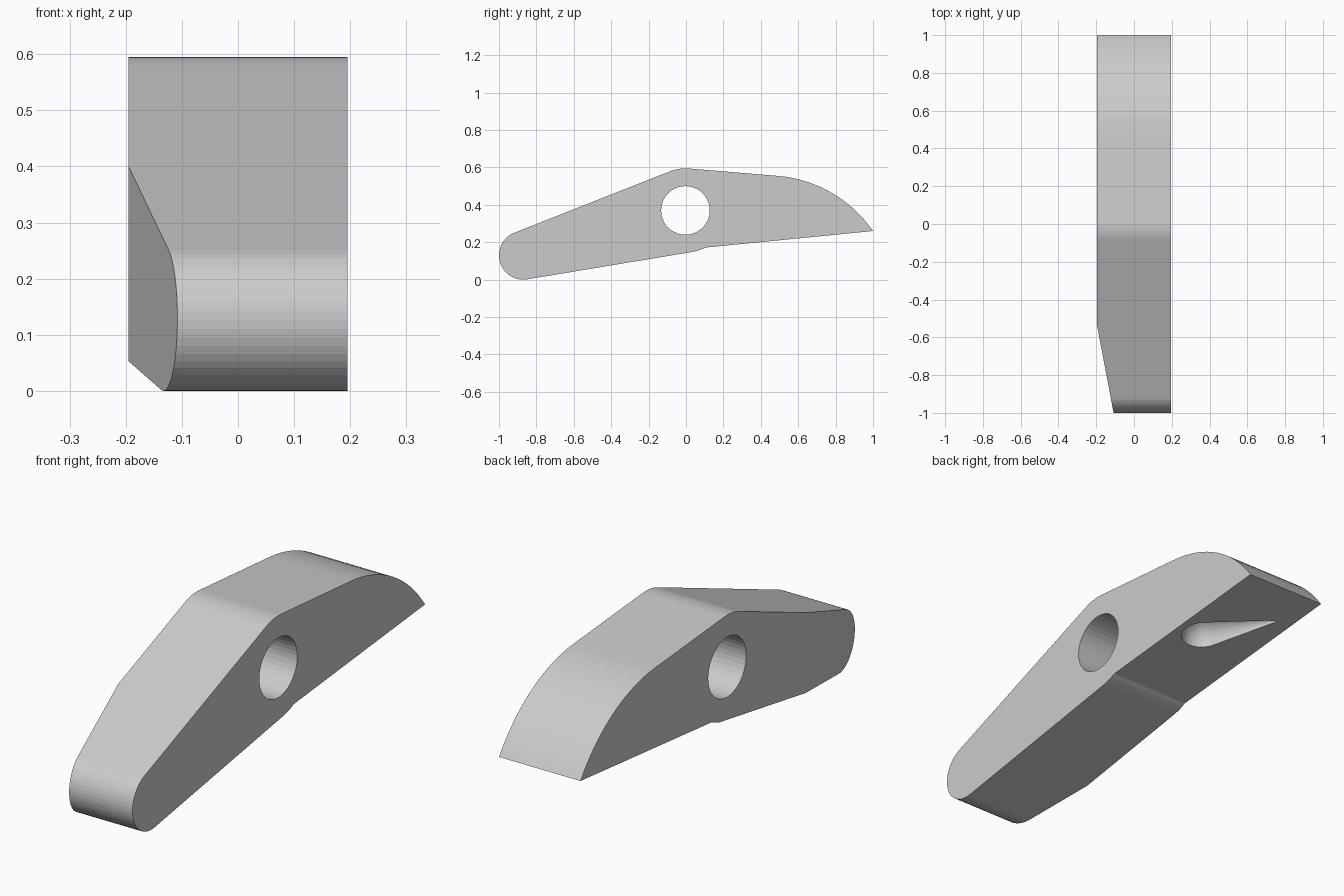
import bpy, bmesh, math
from mathutils import Vector, Matrix

if "Cube" in bpy.data.objects:
    bpy.data.objects.remove(bpy.data.objects["Cube"])

HALF = 0.195            # half thickness in x
PIVOT = (-0.003, 0.37)  # pivot centre (y, z)


def arc(cy, cz, r, a0, a1, n):
    """Points (y, z) on an arc, angles in degrees."""
    return [(cy + r * math.cos(math.radians(a0 + (a1 - a0) * i / n)),
             cz + r * math.sin(math.radians(a0 + (a1 - a0) * i / n)))
            for i in range(n + 1)]


def to_object(name, bm):
    bmesh.ops.recalc_face_normals(bm, faces=bm.faces[:])
    mesh = bpy.data.meshes.new(name)
    bm.to_mesh(mesh)
    bm.free()
    obj = bpy.data.objects.new(name, mesh)
    bpy.context.collection.objects.link(obj)
    return obj


# Side profile, clockwise from the rounded front end
profile = arc(-0.87, 0.13, 0.13, 279.5 - 360 + 360, 111.6, 24)
profile += arc(*PIVOT, 0.225, 111.6, 85.4, 6)
profile += arc(0.435, -0.128, 0.685, 85.4, 34.5, 16)
profile[-1] = (1.0, 0.26)
profile += arc(*PIVOT, 0.225, 298, 279.5, 4)

# Lever body: extruded profile with the front corner sliced off at an angle
bm = bmesh.new()
face = bm.faces.new([bm.verts.new((-HALF, y, z)) for y, z in profile])
ext = bmesh.ops.extrude_face_region(bm, geom=[face])
bmesh.ops.translate(bm, vec=(2 * HALF, 0, 0),
                    verts=[g for g in ext["geom"] if isinstance(g, bmesh.types.BMVert)])
bmesh.ops.recalc_face_normals(bm, faces=bm.faces[:])
cut = bmesh.ops.bisect_plane(bm, geom=bm.verts[:] + bm.edges[:] + bm.faces[:],
                             plane_co=(-HALF, -0.54, 0), plane_no=(-0.46, -0.087, 0),
                             clear_outer=True)
bmesh.ops.contextual_create(
    bm, geom=[g for g in cut["geom_cut"] if isinstance(g, bmesh.types.BMEdge)])
lever = to_object("lever_body", bm)

# Pivot hole cutter
bm = bmesh.new()
bmesh.ops.create_cone(bm, cap_ends=True, segments=40, radius1=0.13, radius2=0.13, depth=1,
                      matrix=Matrix.Translation((0, *PIVOT)) @ Matrix.Rotation(math.pi / 2, 4, 'Y'))
hole = to_object("pivot_hole_cutter", bm)

# Teardrop groove cutter: ball tapering to a point along the underside
bm = bmesh.new()
for centre, radius in (((0.07, 0.54, 0.2165), 0.092), ((-0.113, 0.786, 0.24), 0.008)):
    bmesh.ops.create_uvsphere(bm, u_segments=40, v_segments=24, radius=radius,
                              matrix=Matrix.Translation(centre))
hull = bmesh.ops.convex_hull(bm, input=bm.verts[:])
bmesh.ops.delete(bm, geom=[v for v in set(hull["geom_interior"] + hull["geom_unused"])
                           if isinstance(v, bmesh.types.BMVert)], context='VERTS')
bmesh.ops.delete(bm, geom=[f for f in bm.faces if f not in set(hull["geom"])],
                 context='FACES')
groove = to_object("groove_cutter", bm)

# Cut hole and groove, then drop the cutters
bpy.context.view_layer.objects.active = lever
for cutter in (hole, groove):
    cutter.hide_render = True
    mod = lever.modifiers.new(cutter.name, 'BOOLEAN')
    mod.operation = 'DIFFERENCE'
    mod.solver = 'EXACT'
    mod.object = cutter
    bpy.ops.object.modifier_apply(modifier=mod.name)
    bpy.data.objects.remove(cutter)
